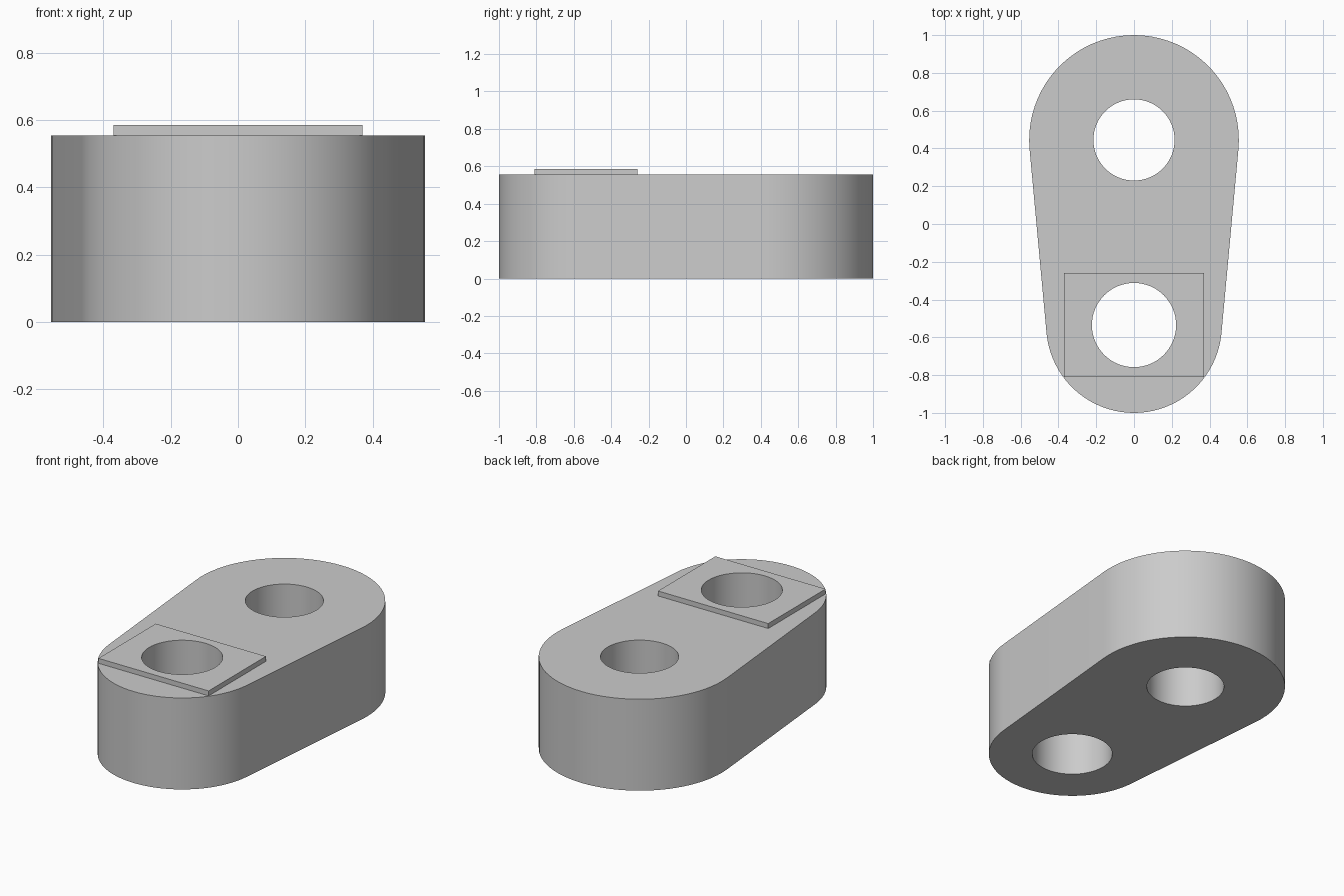
import bpy, bmesh, math
from mathutils import Vector

cube = bpy.data.objects.get("Cube")
if cube:
    bpy.data.objects.remove(cube, do_unlink=True)

BIG_Y, BIG_R = 0.445, 0.555        # wide end
SMALL_Y, SMALL_R = -0.535, 0.465   # narrow end
HEIGHT, PLATE_TOP = 0.555, 0.585

grey = bpy.data.materials.new("plain_grey")
grey.use_nodes = True
colour = (0.6, 0.6, 0.6, 1)
grey.diffuse_color = colour
grey.node_tree.nodes["Principled BSDF"].inputs["Base Color"].default_value = colour


def arc(cy, r, start, end, steps):
    """Points along an arc centred on x = 0, both ends included."""
    angles = [start + (end - start) * i / steps for i in range(steps + 1)]
    return [(r * math.cos(a), cy + r * math.sin(a)) for a in angles]


def circle(cy, r):
    return arc(cy, r, 0, 2 * math.pi, 64)[:-1]


def extruded(name, loops, z0, z1):
    """Solid from an outline and its holes, raised from z0 to z1."""
    bm = bmesh.new()
    edges = []
    for loop in loops:
        verts = [bm.verts.new((x, y, z0)) for x, y in loop]
        edges += [bm.edges.new((v, verts[i - 1])) for i, v in enumerate(verts)]
    bmesh.ops.triangle_fill(bm, edges=edges, use_beauty=True, normal=Vector((0, 0, -1)))
    top = bmesh.ops.extrude_face_region(bm, geom=bm.faces[:], use_keep_orig=True)["geom"]
    bmesh.ops.translate(bm, vec=(0, 0, z1 - z0),
                        verts=[g for g in top if isinstance(g, bmesh.types.BMVert)])
    bmesh.ops.recalc_face_normals(bm, faces=bm.faces[:])
    mesh = bpy.data.meshes.new(name)
    bm.to_mesh(mesh)
    bm.free()
    mesh.materials.append(grey)
    obj = bpy.data.objects.new(name, mesh)
    bpy.context.collection.objects.link(obj)
    bpy.ops.object.select_all(action='DESELECT')
    obj.select_set(True)
    bpy.context.view_layer.objects.active = obj
    bpy.ops.object.shade_smooth_by_angle(angle=math.radians(30))
    return obj


# Link body: two round ends joined by tangent sides, with two through holes
tilt = math.asin((BIG_R - SMALL_R) / (BIG_Y - SMALL_Y))
outline = (arc(BIG_Y, BIG_R, -tilt, math.pi + tilt, 40)
           + arc(SMALL_Y, SMALL_R, math.pi + tilt, 2 * math.pi - tilt, 40))
# The side tangents lean outward towards the wide end
outline = (arc(BIG_Y, BIG_R, tilt, math.pi - tilt, 40)
           + arc(SMALL_Y, SMALL_R, math.pi - tilt, 2 * math.pi + tilt, 40)) if BIG_Y < SMALL_Y else outline
small_hole = circle(SMALL_Y, 0.223)
extruded("link_body", [outline, circle(BIG_Y, 0.215), small_hole], 0, HEIGHT)

# Raised rectangular pad around the narrow-end hole
pad = [(-0.37, -0.81), (0.37, -0.81), (0.37, -0.26), (-0.37, -0.26)]
extruded("raised_pad", [pad, small_hole], HEIGHT, PLATE_TOP)
